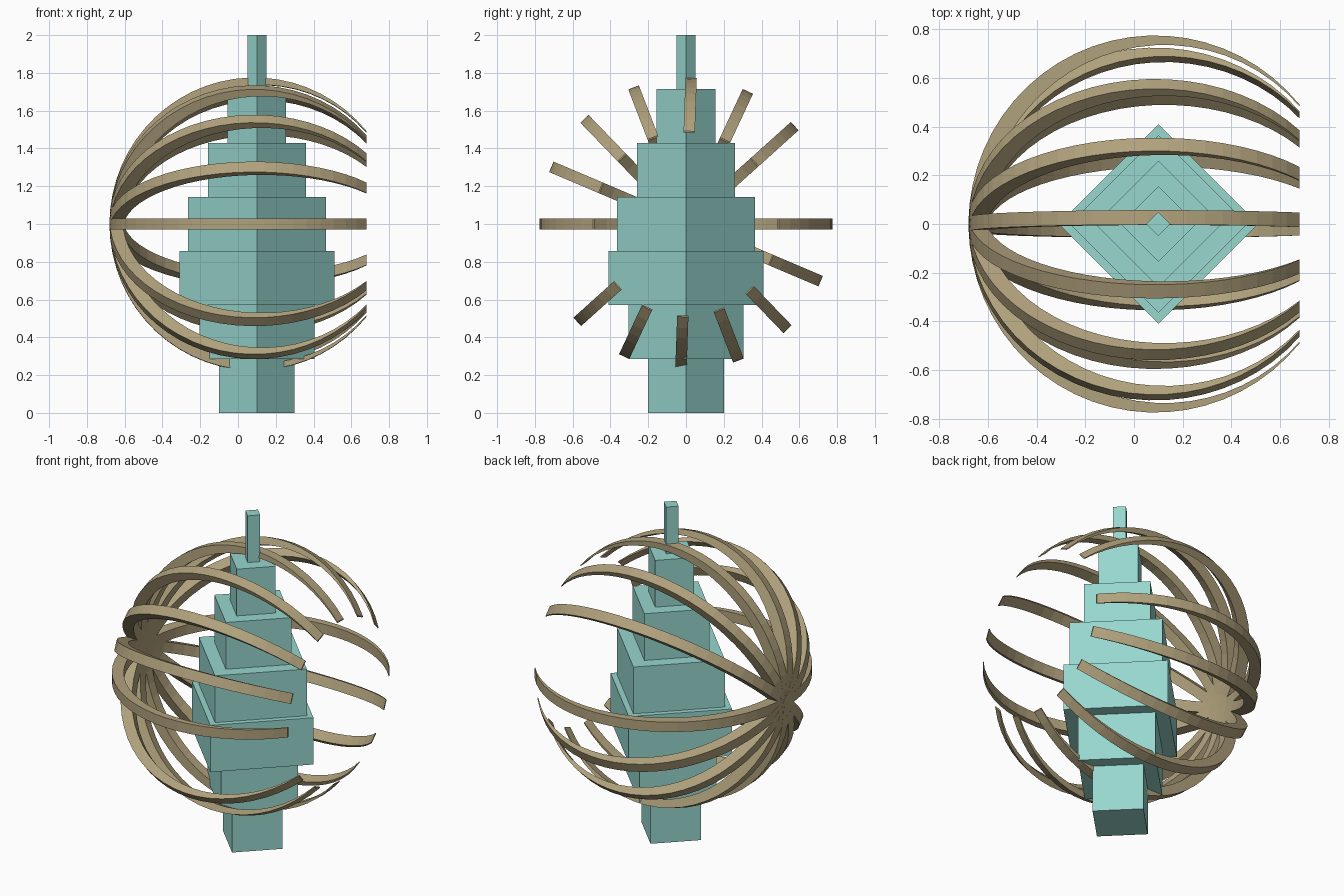
import bpy, bmesh, math

if "Cube" in bpy.data.objects:
    bpy.data.objects.remove(bpy.data.objects["Cube"])


def make_material(name, color):
    mat = bpy.data.materials.new(name)
    mat.diffuse_color = (*color, 1.0)
    mat.use_nodes = True
    mat.node_tree.nodes["Principled BSDF"].inputs["Base Color"].default_value = mat.diffuse_color
    return mat


TEAL = make_material("pale teal", (0.31, 0.68, 0.62))
TAN = make_material("tan", (0.44, 0.36, 0.205))


def add_object(name, bm, mat):
    bmesh.ops.recalc_face_normals(bm, faces=bm.faces[:])
    mesh = bpy.data.meshes.new(name)
    bm.to_mesh(mesh)
    bm.free()
    mesh.materials.append(mat)
    obj = bpy.data.objects.new(name, mesh)
    bpy.context.collection.objects.link(obj)
    return obj


# Stepped tower: seven square blocks turned 45 degrees
LEVEL = 2 / 7
TOWER_X = 0.10
for i, half_diagonal in enumerate([0.20, 0.305, 0.41, 0.365, 0.26, 0.155, 0.05]):
    bm = bmesh.new()
    bmesh.ops.create_cone(bm, cap_ends=True, segments=4, radius1=half_diagonal,
                          radius2=half_diagonal, depth=LEVEL)
    # snap the corners onto the axes
    for v in bm.verts:
        a = round(math.atan2(v.co.y, v.co.x) / (math.pi / 2)) * math.pi / 2
        v.co.x, v.co.y = half_diagonal * math.cos(a), half_diagonal * math.sin(a)
    block = add_object(f"tower_block_{i + 1}", bm, TEAL)
    block.location = (TOWER_X, 0, LEVEL * (i + 0.5))

# Open hoops: crescent bands, thick at the left pole and thin at the open tips
SEGMENTS = 48
END_X = 0.68
HALF_WIDTH = 0.03
OUTER = (0.087, 0.767, 0.775)   # centre x, x radius, y radius
INNER = (0.126, 0.736, 0.736)


def arc(centre, rx, ry):
    start = math.acos((END_X - centre) / rx)
    points = []
    for k in range(SEGMENTS + 1):
        t = start + (2 * math.pi - 2 * start) * k / SEGMENTS
        points.append((centre + rx * math.cos(t), ry * math.sin(t)))
    return points


def add_hoop(name, degrees):
    bm = bmesh.new()
    rings = []
    for (ox, oy), (ix, iy) in zip(arc(*OUTER), arc(*INNER)):
        rings.append([bm.verts.new(p) for p in (
            (ox, oy, -HALF_WIDTH), (ox, oy, HALF_WIDTH),
            (ix, iy, HALF_WIDTH), (ix, iy, -HALF_WIDTH))])
    for a, b in zip(rings, rings[1:]):
        for j in range(4):
            n = (j + 1) % 4
            bm.faces.new((a[j], a[n], b[n], b[j]))
    bm.faces.new(rings[0])
    bm.faces.new(rings[-1])
    hoop = add_object(name, bm, TAN)
    hoop.rotation_euler.x = math.radians(degrees)
    hoop.location.z = 1.0


# Seven hoops fanned about the x axis in steps of 23 degrees
for i in range(7):
    add_hoop(f"hoop_{i + 1}", -23 * i)
